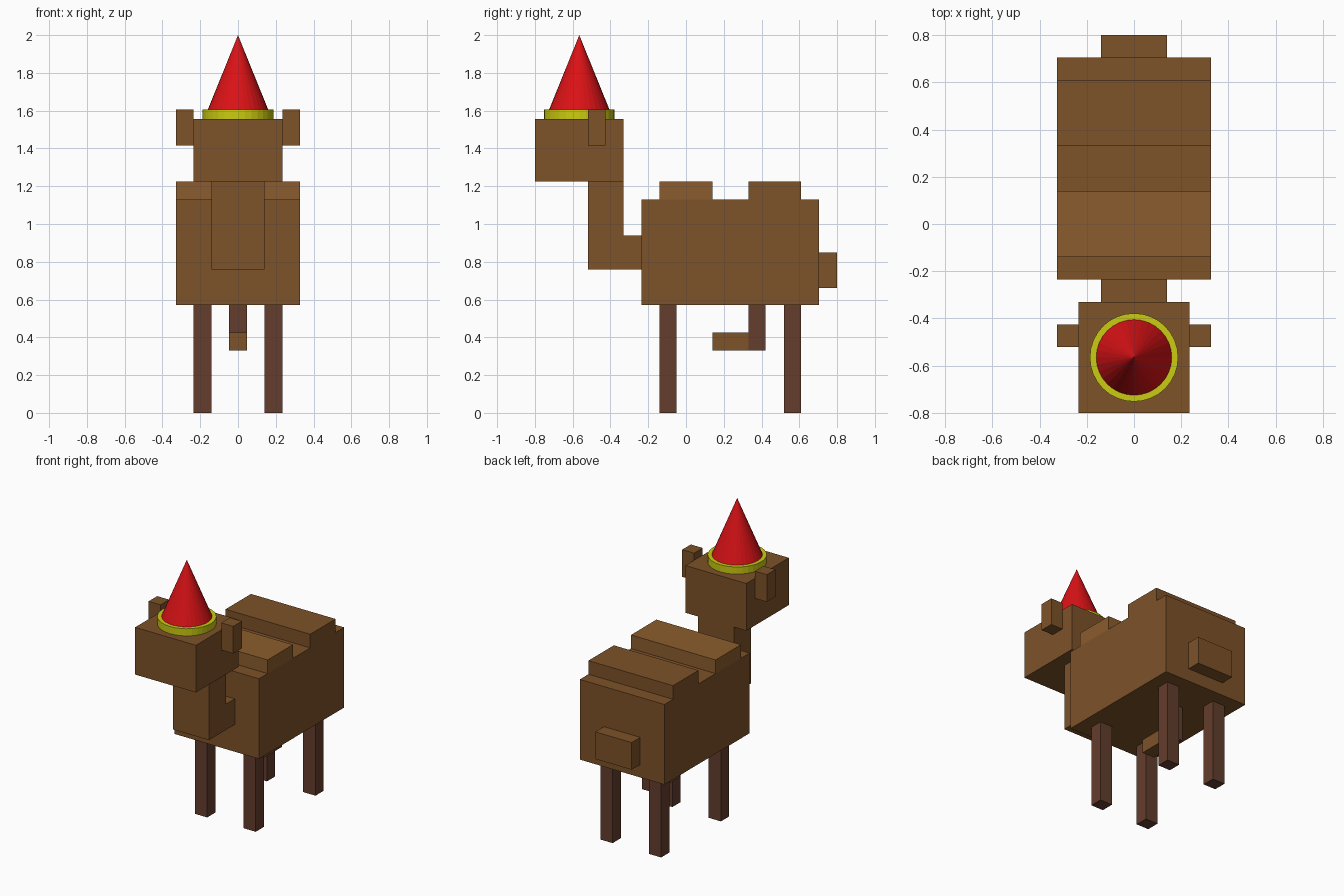
import bpy

if "Cube" in bpy.data.objects:
    bpy.data.objects.remove(bpy.data.objects["Cube"])


def material(name, rgb):
    m = bpy.data.materials.new(name)
    m.diffuse_color = (*rgb, 1)
    m.use_nodes = True
    m.node_tree.nodes["Principled BSDF"].inputs["Base Color"].default_value = m.diffuse_color
    return m


BROWN = material("brown", (0.205, 0.084, 0.022))
LIGHT = material("light_brown", (0.26, 0.107, 0.026))
DARK = material("dark_brown", (0.125, 0.047, 0.026))
RED = material("red", (0.7, 0.006, 0.008))
YELLOW = material("yellow", (0.6, 0.6, 0.006))


def finish(name, mat):
    ob = bpy.context.object
    ob.name = name
    ob.data.materials.append(mat)


def box(name, x, y, z, mat=BROWN):
    """Box spanning the (min, max) pairs x, y, z."""
    bpy.ops.mesh.primitive_cube_add(size=1, location=[sum(r) / 2 for r in (x, y, z)])
    bpy.context.object.scale = [r[1] - r[0] for r in (x, y, z)]
    bpy.ops.object.transform_apply(location=False, rotation=False, scale=True)
    finish(name, mat)


def centred(name, half_width, y, z, mat=BROWN):
    box(name, (-half_width, half_width), y, z, mat)


# Body, humps and tail
centred("body", 0.327, (-0.235, 0.705), (0.57, 1.13))
centred("front_hump", 0.327, (-0.14, 0.14), (1.13, 1.225), LIGHT)
centred("rear_hump", 0.327, (0.33, 0.61), (1.13, 1.225))
centred("tail", 0.14, (0.705, 0.80), (0.66, 0.85))

# Neck and head
centred("neck_base", 0.14, (-0.33, -0.235), (0.76, 0.94))
centred("neck", 0.14, (-0.52, -0.33), (0.76, 1.225))
centred("head", 0.235, (-0.80, -0.33), (1.225, 1.555))

# Hanging belly parts
centred("belly_stem", 0.047, (0.33, 0.42), (0.33, 0.57), DARK)
centred("belly_bar", 0.047, (0.14, 0.33), (0.33, 0.425))

# Ears and legs on both sides
for side, s in (("left", 1), ("right", -1)):
    box(f"{side}_ear", sorted((s * 0.235, s * 0.327)), (-0.52, -0.425), (1.415, 1.605))
    for end, y in (("front", (-0.14, -0.05)), ("rear", (0.52, 0.61))):
        box(f"{end}_{side}_leg", sorted((s * 0.14, s * 0.235)), y, (0, 0.57), DARK)

# Party hat: brim and cone
bpy.ops.mesh.primitive_cylinder_add(vertices=32, radius=0.187, depth=0.05,
                                    location=(0, -0.565, 1.58))
finish("hat_brim", YELLOW)
bpy.ops.mesh.primitive_cone_add(vertices=32, radius1=0.16, radius2=0, depth=0.395,
                                location=(0, -0.565, 1.8025))
finish("hat_cone", RED)
